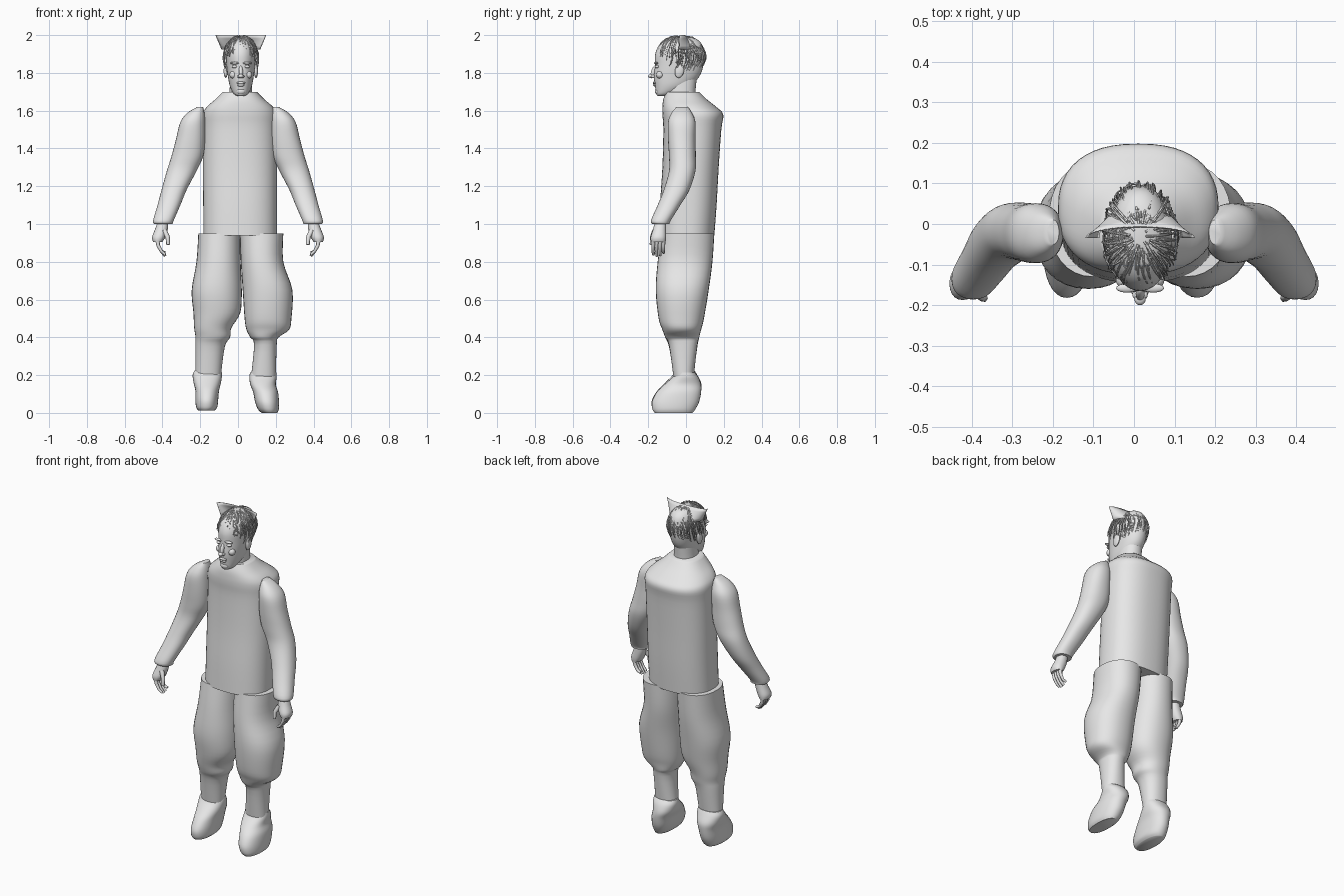
import bpy, bmesh, math, random
from mathutils import Vector

random.seed(4)
cube = bpy.data.objects.get("Cube")
if cube:
    bpy.data.objects.remove(cube, do_unlink=True)

grey = bpy.data.materials.new("plain grey")
grey.use_nodes = True
COLOUR = (0.8, 0.8, 0.8, 1)
grey.diffuse_color = COLOUR
grey.node_tree.nodes["Principled BSDF"].inputs["Base Color"].default_value = COLOUR


def finish(name, bm):
    """Turn a bmesh into a smooth, grey object."""
    bmesh.ops.recalc_face_normals(bm, faces=bm.faces)
    mesh = bpy.data.meshes.new(name)
    bm.to_mesh(mesh)
    bm.free()
    mesh.materials.append(grey)
    obj = bpy.data.objects.new(name, mesh)
    bpy.context.collection.objects.link(obj)
    bpy.ops.object.select_all(action='DESELECT')
    bpy.context.view_layer.objects.active = obj
    obj.select_set(True)
    bpy.ops.object.shade_smooth_by_angle(angle=math.radians(50))
    return obj


def spline(a, b, c, d, t):
    return 0.5 * (2 * b + (c - a) * t + (2 * a - 5 * b + 4 * c - d) * t * t
                  + (3 * b - a - 3 * c + d) * t ** 3)


def loft(name, rows, power=2.2, segs=32, steps=4, side=1):
    """Skin rounded sections given as (z, x min, x max, y min, y max)."""
    rings = []
    last = len(rows) - 1
    for i in range(last):
        near = [rows[max(i - 1, 0)], rows[i], rows[i + 1], rows[min(i + 2, last)]]
        for s in range(steps):
            rings.append([spline(*v, s / steps) for v in zip(*near)])
    rings.append(rows[-1])
    bm = bmesh.new()
    loops = []
    for z, x0, x1, y0, y1 in rings:
        loop = []
        for k in range(segs):
            a = math.tau * k / segs
            c, s = math.cos(a), math.sin(a)
            px = math.copysign(abs(c) ** (2 / power), c)
            py = math.copysign(abs(s) ** (2 / power), s)
            loop.append(bm.verts.new((side * ((x0 + x1) + (x1 - x0) * px) / 2,
                                      ((y0 + y1) + (y1 - y0) * py) / 2, z)))
        loops.append(loop)
    for low, high in zip(loops, loops[1:]):
        for k in range(segs):
            n = (k + 1) % segs
            bm.faces.new((low[k], low[n], high[n], high[k]))
    bm.faces.new(loops[0])
    bm.faces.new(loops[-1])
    return finish(name, bm)


def ball(name, loc, size, tilt=0):
    bm = bmesh.new()
    bmesh.ops.create_uvsphere(bm, u_segments=20, v_segments=12, radius=1)
    obj = finish(name, bm)
    obj.location, obj.scale = loc, size
    obj.rotation_euler.x = tilt
    return obj


def tubes(name, paths, radius, taper=1.0, detail=1):
    """One curve object holding several thin tubes."""
    curve = bpy.data.curves.new(name, 'CURVE')
    curve.dimensions = '3D'
    curve.bevel_depth = radius
    curve.bevel_resolution = detail
    curve.use_fill_caps = True
    for path in paths:
        line = curve.splines.new('POLY')
        line.points.add(len(path) - 1)
        for i, p in enumerate(path):
            line.points[i].co = (*p, 1)
            line.points[i].radius = 1 + (taper - 1) * i / (len(path) - 1)
        line.use_smooth = True
    curve.materials.append(grey)
    obj = bpy.data.objects.new(name, curve)
    bpy.context.collection.objects.link(obj)
    return obj


# Tunic with sloping shoulders
loft("tunic", [(.94, -.183, .207, -.145, .15), (1.1, -.184, .207, -.138, .162),
               (1.3, -.186, .207, -.125, .173), (1.5, -.186, .207, -.12, .187),
               (1.58, -.186, .207, -.125, .197), (1.62, -.165, .185, -.125, .16),
               (1.66, -.12, .14, -.12, .11), (1.7, -.08, .1, -.105, .07)], 2.4, 48)

# Baggy trousers narrowing to the ankles
loft("left_trouser", [(.95, .01, .24, -.13, .15), (.8, .015, .24, -.15, .14),
                      (.65, .025, .288, -.16, .12), (.5, .035, .283, -.145, .095),
                      (.44, .045, .27, -.125, .08), (.4, .065, .215, -.11, .07),
                      (.36, .085, .205, -.09, .06), (.18, .068, .2, -.065, .04)])
loft("right_trouser", [(.95, -.21, .012, -.13, .15), (.8, -.22, .014, -.15, .14),
                       (.65, -.245, .02, -.16, .12), (.53, -.236, .012, -.145, .1),
                       (.45, -.232, -.035, -.125, .08), (.4, -.225, -.042, -.11, .07),
                       (.35, -.225, -.07, -.09, .06), (.2, -.225, -.09, -.065, .04)])

# Soft shoes
loft("left_shoe", [(0, .125, .208, -.165, .035), (.02, .105, .216, -.178, .05),
                   (.06, .09, .217, -.18, .07), (.11, .08, .212, -.155, .08),
                   (.15, .065, .2, -.115, .08), (.19, .06, .205, -.07, .065),
                   (.215, .065, .203, -.055, .045)])
loft("right_shoe", [(.012, -.21, -.125, -.165, .035), (.03, -.222, -.11, -.178, .05),
                    (.07, -.225, -.105, -.18, .07), (.12, -.226, -.1, -.15, .08),
                    (.16, -.235, -.09, -.11, .08), (.2, -.24, -.085, -.07, .06),
                    (.225, -.23, -.088, -.055, .045)])

# Sleeves and hands
for label, side in (("left", 1), ("right", -1)):
    loft(label + "_sleeve", [(1.62, .185, .215, -.05, .01), (1.59, .178, .265, -.075, .03),
                             (1.54, .174, .305, -.095, .05), (1.45, .174, .328, -.095, .05),
                             (1.36, .184, .352, -.09, .052), (1.28, .22, .377, -.09, .05),
                             (1.18, .272, .405, -.118, .018), (1.1, .305, .426, -.15, -.03),
                             (1.02, .34, .449, -.185, -.08), (1, .346, .445, -.178, -.088)],
         side=side)
    loft(label + "_palm", [(1.01, .37, .425, -.165, -.105), (.97, .372, .44, -.175, -.105),
                           (.93, .385, .455, -.187, -.105), (.905, .4, .45, -.185, -.108)],
         segs=20, side=side)
    fingers = []
    for i in range(4):
        y = -.172 + .018 * i
        tip = .83 + (.008, 0, .004, .018)[i]
        fingers.append([(side * .428, y, .92), (side * .422, y - .002, .885),
                        (side * .405, y - .002, .855), (side * .385, y, tip)])
    tubes(label + "_fingers", fingers, .0115, .65)
    tubes(label + "_thumb", [[(side * .39, -.165, .965), (side * .372, -.18, .93),
                              (side * .37, -.183, .89)]], .014, .7)

# Head and neck
MID = .015
loft("neck", [(1.65, -.05, .08, -.1, .05), (1.7, -.045, .075, -.1, .05),
              (1.8, -.04, .07, -.1, .06)])
skull = [(1.678, .018, -.15, -.1), (1.69, .038, -.158, -.06), (1.73, .058, -.164, .02),
         (1.78, .068, -.17, .07), (1.84, .076, -.165, .092), (1.9, .078, -.163, .095),
         (1.95, .069, -.14, .085), (1.98, .048, -.1, .055), (1.993, .018, -.05, .01)]
loft("head", [(z, MID - r, MID + r, y0, y1) for z, r, y0, y1 in skull], 2.1)

# Face
ball("nose_bridge", (MID, -.172, 1.805), (.011, .013, .035), -.3)
ball("nose_tip", (MID, -.185, 1.783), (.014, .015, .011))
ball("upper_lip", (MID, -.166, 1.747), (.024, .01, .007))
ball("lower_lip", (MID, -.164, 1.735), (.02, .01, .007))
ball("chin", (MID, -.15, 1.702), (.024, .015, .017))
for label, side in (("left", 1), ("right", -1)):
    ball(label + "_nostril", (MID + side * .011, -.174, 1.781), (.008, .011, .008))
    ball(label + "_brow", (MID + side * .033, -.158, 1.852), (.026, .011, .007))
    ball(label + "_eye", (MID + side * .033, -.153, 1.833), (.015, .012, .008))
    ball(label + "_cheek", (MID + side * .04, -.138, 1.79), (.02, .02, .02))
    ball(label + "_ear", (MID + side * .08, -.035, 1.81), (.011, .024, .037), -.2)


# Hair: loose strands over the skull
def scalp(azimuth, polar, lift):
    # azimuth 0 faces front, pi faces back
    out = math.sin(polar)
    y = -.03 - .125 * lift * out * math.cos(azimuth)
    z = 1.875 + .117 * lift * math.cos(polar)
    if polar > math.pi / 2:
        y -= .04 * (polar - math.pi / 2)
    return Vector((MID + .088 * lift * out * math.sin(azimuth), y, min(z, 1.994)))


strands = []
for i in range(130):
    az = math.tau * i / 130
    back = (1 - math.cos(az)) / 2
    end = 1.2 + 1.35 * min(1, back * 1.2) + random.uniform(-.2, .08)
    start = random.uniform(.15, .6)
    swirl = random.uniform(-.25, .25)
    lift = random.uniform(1.0, 1.1)
    strands.append([scalp(az + swirl * t / 9, start + (end - start) * t / 9,
                          lift + random.uniform(-.015, .02)) for t in range(10)])
for i in range(26):
    az, pol = random.uniform(.9, 5.4), random.uniform(.3, 1.5)
    strands.append([scalp(az + t * .1, pol + t * random.uniform(-.03, .04), 1.07)
                    for t in range(8)])
tubes("hair_strands", strands, .0028, .6, 0)

# Curved cap brim standing up over the crown
bm = bmesh.new()
rows = []
for h in range(5):
    t = h / 4
    rows.append([bm.verts.new((MID + (.1 + .032 * t) * math.cos(math.pi * k / 24),
                               -.035 + (.082 - .055 * t) * math.sin(math.pi * k / 24),
                               1.925 + .075 * t)) for k in range(25)])
for low, high in zip(rows, rows[1:]):
    for k in range(24):
        bm.faces.new((low[k], low[k + 1], high[k + 1], high[k]))
brim = finish("cap_brim", bm)
brim.modifiers.new("thickness", 'SOLIDIFY').thickness = .003
